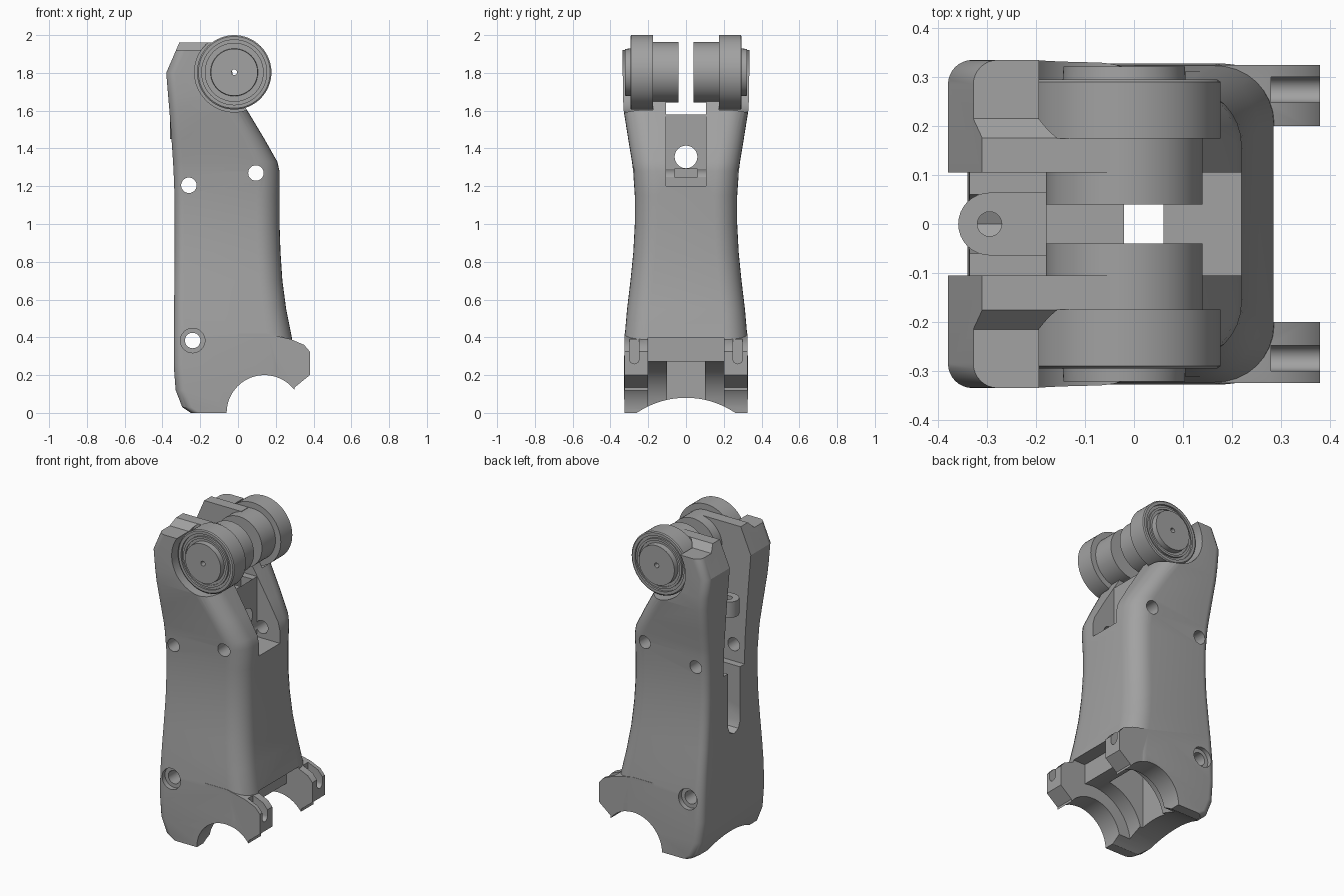
import bpy, bmesh, math
from mathutils import Vector

if "Cube" in bpy.data.objects:
    bpy.data.objects.remove(bpy.data.objects["Cube"])

grey = bpy.data.materials.new("warm_grey")
grey.use_nodes = True
COLOUR = (0.36, 0.36, 0.36, 1)
grey.diffuse_color = COLOUR
grey.node_tree.nodes["Principled BSDF"].inputs["Base Color"].default_value = COLOUR


def skin(name, rings, loop=False):
    """Join equal rings of points with quads; cap the ends unless looped."""
    bm = bmesh.new()
    rows = [[bm.verts.new(p) for p in ring] for ring in rings]
    n = len(rows[0])
    pairs = list(zip(rows, rows[1:])) + ([(rows[-1], rows[0])] if loop else [])
    for a, b in pairs:
        for i in range(n):
            j = (i + 1) % n
            bm.faces.new((a[i], a[j], b[j], b[i]))
    if not loop:
        bm.faces.new(rows[0])
        bm.faces.new(rows[-1])
    bmesh.ops.recalc_face_normals(bm, faces=bm.faces)
    mesh = bpy.data.meshes.new(name)
    bm.to_mesh(mesh)
    bm.free()
    mesh.materials.append(grey)
    obj = bpy.data.objects.new(name, mesh)
    bpy.context.collection.objects.link(obj)
    return obj


def prism(name, pts, axis, lo, hi):
    """Extrude a 2D outline along x, y or z."""
    place = {"x": lambda p, t: (t, p[0], p[1]),
             "y": lambda p, t: (p[0], t, p[1]),
             "z": lambda p, t: (p[0], p[1], t)}[axis]
    return skin(name, [[place(p, t) for p in pts] for t in (lo, hi)])


def circle(cx, cy, r, n=48):
    return [(cx + r * math.cos(math.tau * i / n), cy + r * math.sin(math.tau * i / n))
            for i in range(n)]


def box(name, x0, x1, y0, y1, z0, z1):
    return prism(name, [(x0, y0), (x1, y0), (x1, y1), (x0, y1)], "z", z0, z1)


def combine(target, tool, operation="DIFFERENCE"):
    mod = target.modifiers.new("cut", "BOOLEAN")
    mod.operation, mod.object, mod.solver = operation, tool, "EXACT"
    bpy.context.view_layer.objects.active = target
    bpy.ops.object.modifier_apply(modifier=mod.name)
    bpy.data.objects.remove(tool)


def smooth(obj):
    bpy.ops.object.select_all(action="DESELECT")
    obj.select_set(True)
    bpy.context.view_layer.objects.active = obj
    bpy.ops.object.shade_smooth_by_angle(angle=math.radians(28))


def section(z, x0, x1, h):
    """Rounded section: tight corners at the rear, broad ones at the front."""
    ring = []
    for sx, sy, r, a0 in ((1, 1, 0.12, 0), (-1, 1, 0.05, 90), (-1, -1, 0.05, 180), (1, -1, 0.12, 270)):
        cx = x1 - r if sx > 0 else x0 + r
        for k in range(9):
            a = math.radians(a0 + k * 90 / 8)
            ring.append((cx + r * math.cos(a), sy * (h - r) + r * math.sin(a), z))
    return ring


# Waisted body shell: height, rear x, front x, half width
LEVELS = [(0, -.25, .30, .325), (.03, -.295, .30, .326), (.12, -.33, .30, .328),
          (.25, -.34, .30, .328), (.4, -.34, .285, .325), (.55, -.338, .255, .312),
          (.7, -.337, .235, .294), (.85, -.335, .225, .279), (1.0, -.335, .22, .271),
          (1.15, -.336, .22, .271), (1.28, -.341, .22, .28), (1.33, -.344, .208, .286),
          (1.45, -.352, .14, .306), (1.6, -.363, .05, .33), (1.68, -.37, .0, .334),
          (1.8, -.38, -.03, .335), (1.962, -.31, -.05, .335)]
body = skin("finger_body", [section(*lv) for lv in LEVELS])

AX, AZ = -.02, 1.803   # upper roller axis
JX = .14               # lower joint axis, on the ground
SIDES = (1, -1)

# Lower hinge lugs
LUG = [(.0, .1), (.3, .1), (.3, .135), (.38, .2), (.38, .325), (.35, .36), (.28, .39), (.15, .42), (.0, .42)]
for s in SIDES:
    lo, hi = sorted((s * .2, s * .325))
    combine(body, prism("lug", LUG, "y", lo, hi), "UNION")

# Lower joint clearances and the arched underside
combine(body, prism("joint_cut", circle(JX, 0, .2, 64), "y", -.5, .5))
combine(body, prism("joint_inner_cut", circle(JX, 0, .28, 64), "y", -.2, .2))
combine(body, box("lug_gap", .2, .5, -.2, .2, -.1, .4))
combine(body, prism("arch_cut", circle(0, -.385, .465, 96), "x", -.6, .6))

# Internal cavity, rear channel and the gap between the cheeks
for dims in ((-.15, .1, -.1, .1, -.1, .9), (-.02, .06, -.06, .06, .8, 1.7),
             (-.5, .5, -.105, .105, 1.58, 2.2), (-.5, -.18, -.105, .105, 1.1, 1.7),
             (.06, .5, -.105, .105, 1.2, 2.2)):
    combine(body, box("hollow", *dims))
SLOT = [(-.06, 1.2), (-.06, .76), (-.042, .718), (0, .7), (.042, .718), (.06, .76), (.06, 1.2)]
combine(body, prism("rear_slot", SLOT, "x", -.5, -.1))

# Roller clearance, bevelled cheek tops and lug slots
for s in SIDES:
    lo, hi = sorted((s * .175, s * .5))
    combine(body, prism("roller_cut", circle(AX, AZ, .21, 64), "y", lo, hi))
    step = [(s * .17, 1.968), (s * .215, 1.92), (s * .5, 1.92), (s * .5, 2.1), (s * .17, 2.1)]
    combine(body, prism("cheek_cut", step, "x", -.6, .6))
    c = s * .274
    combine(body, box("lug_slot", .28, .5, c - .026, c + .026, .286, .5))
    combine(body, prism("lug_slot_end", circle(c, .286, .026, 24), "x", .28, .5))
    lo, hi = sorted((s * .295, s * .5))
    combine(body, prism("counterbore", circle(-.24, .383, .065, 32), "y", lo, hi))

# Screw holes through the sides and the cable hole through the core
for x, z in ((-.26, 1.205), (.095, 1.27), (-.24, .383)):
    combine(body, prism("screw_hole", circle(x, z, .041, 32), "y", -.6, .6))
combine(body, prism("cable_hole", circle(0, 1.355, .06), "x", -.6, .6))
smooth(body)

# Rounded rear tab with a vertical hole
arc = [(-.295 + .064 * math.cos(a), .064 * math.sin(a))
       for a in (math.pi / 2 + math.pi * k / 16 for k in range(17))]
tab = prism("rear_tab", [(-.17, .064)] + arc + [(-.17, -.064)], "z", 1.45, 1.55)
combine(tab, prism("tab_hole", circle(-.295, 0, .025, 24), "z", 1.3, 1.7))
smooth(tab)

# Turned rollers with inner boss, grooved rim and end cap: offset, radius
TURNED = [(.04, .015), (.04, .16), (.175, .16), (.175, .197), (.29, .197), (.295, .19),
          (.295, .172), (.283, .172), (.283, .156), (.295, .156), (.295, .142), (.288, .142),
          (.288, .126), (.322, .124), (.322, .015)]
for s, label in ((1, "left"), (-1, "right")):
    rings = [[(AX + x, s * d, AZ + z) for x, z in circle(0, 0, r, 64)] for d, r in TURNED]
    smooth(skin(label + "_roller", rings, loop=True))
